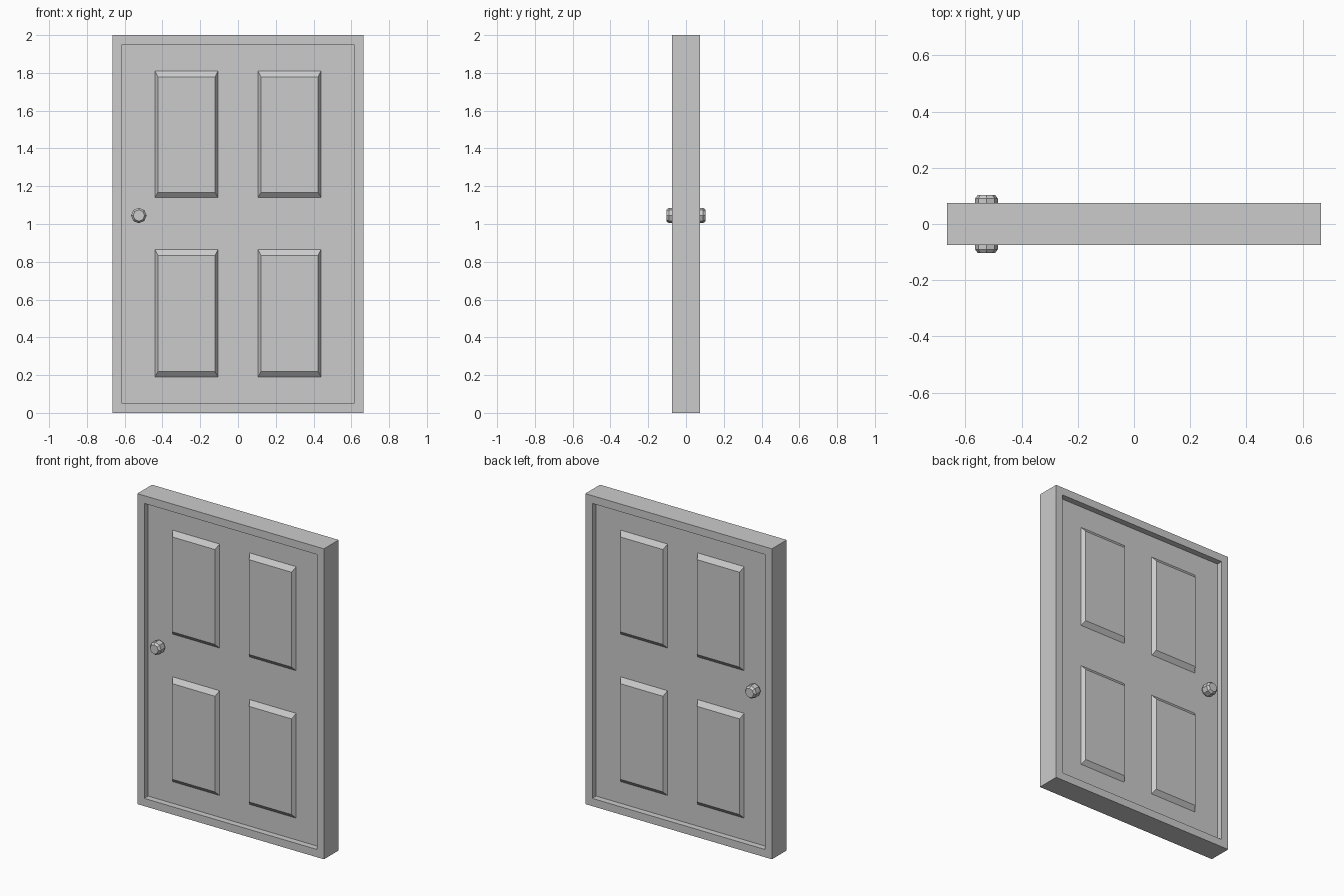
import bpy, bmesh, math
from mathutils import Matrix

if "Cube" in bpy.data.objects:
    bpy.data.objects.remove(bpy.data.objects["Cube"])

SLAB_Y = 0.036     # half thickness of the door leaf
FRAME_Y = 0.075    # half depth of the frame


def add_object(name, bm):
    bmesh.ops.recalc_face_normals(bm, faces=bm.faces)
    mesh = bpy.data.meshes.new(name)
    bm.to_mesh(mesh)
    bm.free()
    obj = bpy.data.objects.new(name, mesh)
    bpy.context.collection.objects.link(obj)
    return obj


def loft(bm, rings, closed=False):
    """Join point rings with quads; cap the ends, or close into a loop."""
    loops = [[bm.verts.new(p) for p in ring] for ring in rings]
    pairs = list(zip(loops, loops[1:]))
    if closed:
        pairs.append((loops[-1], loops[0]))
    else:
        bm.faces.new(loops[0])
        bm.faces.new(loops[-1])
    for a, b in pairs:
        n = len(a)
        for i in range(n):
            j = (i + 1) % n
            bm.faces.new((a[i], a[j], b[j], b[i]))


def rect(x0, x1, z0, z1, y):
    return [(x0, y, z0), (x1, y, z0), (x1, y, z1), (x0, y, z1)]


def octagon(cx, cz, r, y):
    return [(cx + r * math.cos(k * math.pi / 4), y, cz + r * math.sin(k * math.pi / 4))
            for k in range(8)]


# Door frame: rectangular ring
bm = bmesh.new()
outer, inner = (-0.665, 0.665, 0, 2), (-0.615, 0.615, 0.05, 1.95)
loft(bm, [rect(*outer, -FRAME_Y), rect(*outer, FRAME_Y),
          rect(*inner, FRAME_Y), rect(*inner, -FRAME_Y)], closed=True)
add_object("door_frame", bm)

# Door leaf, recessed inside the frame
bm = bmesh.new()
loft(bm, [rect(*inner, -SLAB_Y), rect(*inner, SLAB_Y)])
add_object("door_leaf", bm)

for side, s in (("front", -1), ("back", 1)):
    # Raised panels with sloped borders
    for level, z0, z1 in (("lower", 0.19, 0.865), ("upper", 1.14, 1.81)):
        for hand, x0, x1 in (("left", -0.44, -0.106), ("right", 0.106, 0.44)):
            bm = bmesh.new()
            loft(bm, [rect(x0, x1, z0, z1, s * SLAB_Y),
                      rect(x0 + 0.016, x1 - 0.016, z0 + 0.028, z1 - 0.031, s * 0.06)])
            add_object(f"{side}_{level}_{hand}_panel", bm)

    # Eight-sided knob with chamfered rims
    bm = bmesh.new()
    profile = ((0.03, SLAB_Y), (0.041, 0.05), (0.041, 0.09), (0.03, 0.104))
    loft(bm, [octagon(-0.525, 1.045, r, s * y) for r, y in profile])
    add_object(f"{side}_knob", bm)
